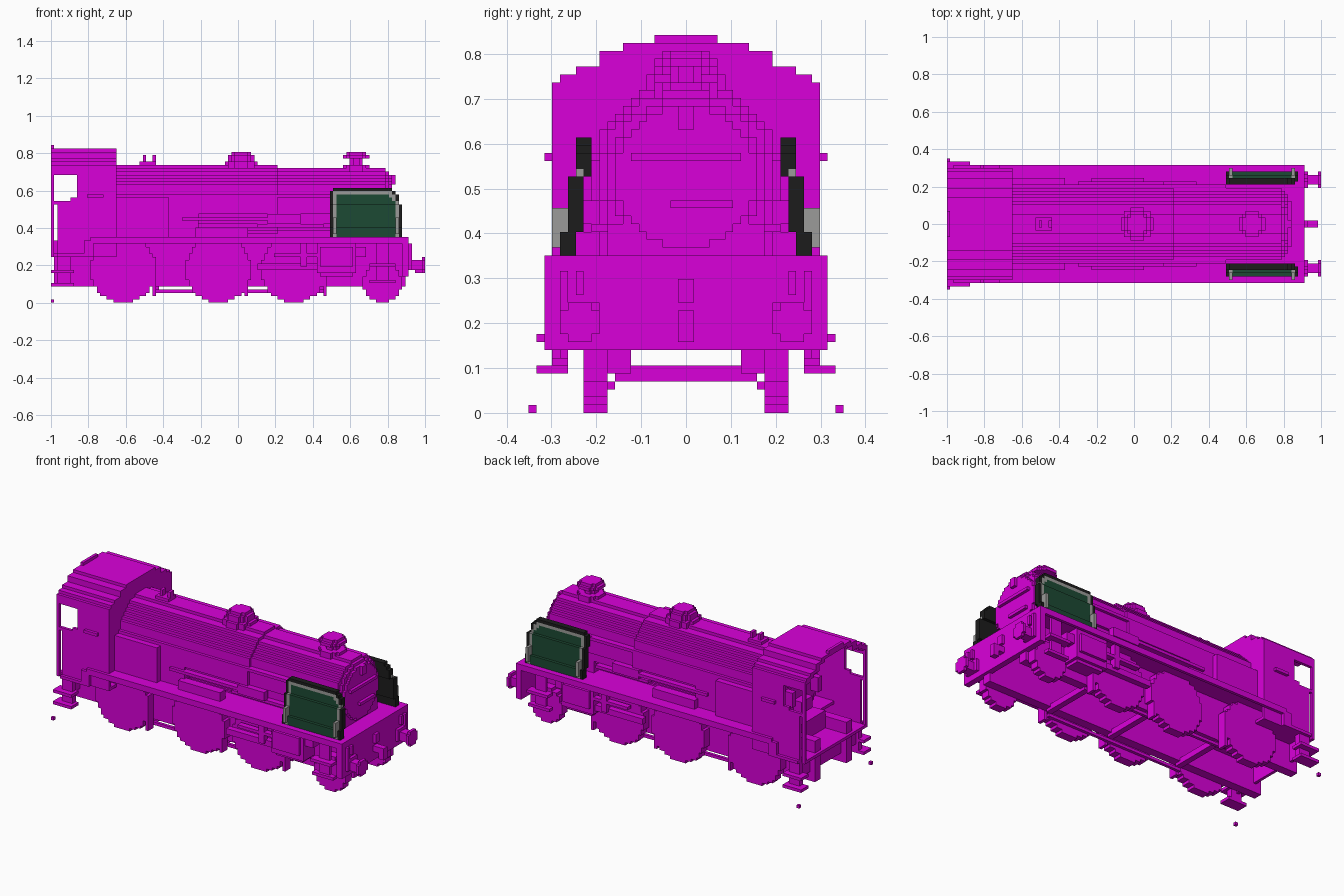
import bpy, bmesh, math
from mathutils import Matrix

if "Cube" in bpy.data.objects:
    bpy.data.objects.remove(bpy.data.objects["Cube"], do_unlink=True)

V = 2 / 114  # grid step of the blocky style


def material(name, rgb):
    m = bpy.data.materials.new(name)
    m.use_nodes = True
    m.diffuse_color = (*rgb, 1)
    m.node_tree.nodes["Principled BSDF"].inputs["Base Color"].default_value = (*rgb, 1)
    return m


MAGENTA = material("magenta", (0.70, 0.0, 0.70))
GREEN = material("dark_green", (0.012, 0.068, 0.033))
GREY = material("grey", (0.33, 0.33, 0.32))
BLACK = material("black", (0.012, 0.012, 0.012))


def snap(v):
    return round(v / V) * V


def build(name, boxes, mat=MAGENTA, mirror=False):
    """One object from boxes (x0, x1, y0, y1, z0, z1), optionally mirrored across y."""
    bm = bmesh.new()
    if mirror:
        boxes = boxes + [(a, b, -d, -c, e, f) for a, b, c, d, e, f in boxes]
    for box in boxes:
        lo = [snap(v) for v in box[0::2]]
        hi = [max(snap(v), l + V) for v, l in zip(box[1::2], lo)]
        size = [h - l for h, l in zip(hi, lo)]
        mid = [(h + l) / 2 for h, l in zip(hi, lo)]
        bmesh.ops.create_cube(bm, size=1, matrix=Matrix.Translation(mid) @ Matrix.Diagonal((*size, 1)))
    me = bpy.data.meshes.new(name)
    bm.to_mesh(me)
    bm.free()
    me.materials.append(mat)
    ob = bpy.data.objects.new(name, me)
    bpy.context.collection.objects.link(ob)


def disc(c, r):
    """Stepped circle as (half width, low, high) rows around c."""
    n, rows = round(r / V), []
    c = snap(c)
    for i in range(-n, n):
        w = max(V, snap(math.sqrt(n * n - (i + 0.5) ** 2) * V))
        if rows and abs(rows[-1][0] - w) < 1e-6:
            rows[-1] = (w, rows[-1][1], c + (i + 1) * V)
        else:
            rows.append((w, c + i * V, c + (i + 1) * V))
    return rows


def tube_x(x0, x1, cz, r):
    return [(x0, x1, -w, w, a, b) for w, a, b in disc(cz, r)]


def tube_y(cx, cz, r, y0, y1):
    return [(cx - w, cx + w, y0, y1, a, b) for w, a, b in disc(cz, r)]


def tube_z(cx, r, z0, z1):
    return [(cx + a, cx + b, -w, w, z0, z1) for w, a, b in disc(0, r)]


# Firebox, boiler and smokebox
CZ = 0.526
build("firebox", tube_x(-0.65, -0.28, CZ, 0.21) + [
    (-0.65, -0.37, -0.24, 0.24, 0.35, 0.56), (-0.37, -0.21, -0.21, 0.21, 0.35, 0.56)])
build("boiler_rear", tube_x(-0.28, 0.21, CZ, 0.21))
build("boiler_front", tube_x(0.21, 0.5, CZ, 0.193))
build("smokebox", tube_x(0.5, 0.79, CZ, 0.193))
build("smokebox_door", tube_x(0.79, 0.81, CZ, 0.175) + tube_x(0.81, 0.828, CZ, 0.158)
      + [(0.82, 0.845, -0.12, 0.12, 0.57, 0.585), (0.82, 0.845, -0.04, 0.11, 0.46, 0.475),
         (0.80, 0.845, -0.018, 0.018, 0.63, 0.685)])
build("smokebox_saddle", [(0.5, 0.8, -0.175, 0.175, 0.335, 0.42)])
build("boiler_cradle", [(-0.28, 0.5, -0.13, 0.13, 0.335, 0.42)])
build("boiler_pipes", [
    (-0.65, 0.5, 0.19, 0.21, 0.57, 0.585), (-0.30, 0.18, 0.19, 0.225, 0.44, 0.46),
    (0.1, 0.46, 0.18, 0.21, 0.40, 0.42), (-0.22, 0.06, 0.19, 0.24, 0.35, 0.40),
    (0.16, 0.34, 0.19, 0.225, 0.42, 0.475)], mirror=True)

# Dome, chimney and safety valves
build("dome", tube_z(0.02, 0.088, 0.70, 0.755) + tube_z(0.02, 0.07, 0.755, 0.79) + tube_z(0.02, 0.053, 0.79, 0.807))
build("chimney", tube_z(0.625, 0.07, 0.70, 0.737) + tube_z(0.625, 0.04, 0.735, 0.79)
      + tube_z(0.625, 0.07, 0.772, 0.79) + tube_z(0.625, 0.053, 0.79, 0.807))
build("safety_valves", [(-0.52, -0.43, -0.035, 0.035, 0.73, 0.755),
                        (-0.51, -0.49, -0.018, 0.018, 0.75, 0.79), (-0.46, -0.44, -0.018, 0.018, 0.75, 0.79)])

# Cab: sides with window openings, front wall, floor and posts
build("cab_sides", [
    (-0.965, -0.65, 0.28, 0.298, 0.25, 0.545), (-0.86, -0.65, 0.28, 0.298, 0.545, 0.737),
    (-1.0, -0.86, 0.28, 0.298, 0.685, 0.737), (-0.895, -0.86, 0.28, 0.298, 0.545, 0.565),
    (-1.0, -0.982, 0.28, 0.298, 0.25, 0.70), (-1.0, -0.965, 0.28, 0.298, 0.53, 0.55)], mirror=True)
build("cab_handrails", [(-0.80, -0.72, 0.298, 0.315, 0.57, 0.585)], mirror=True)
ROOF = [(0.737, 0.298), (0.755, 0.28), (0.772, 0.245), (0.79, 0.193), (0.807, 0.193), (0.825, 0.14)]
build("cab_front", [(-0.667, -0.65, -0.28, 0.28, 0.335, 0.72)]
      + [(-0.667, -0.65, -w, w, z - V, z) for z, w in ROOF])

# Roof: hollow stepped arch with a raised rear lip
build("cab_roof", [(-1, -0.65, max(0, w2 - 2 * V), w, z - V, z)
                   for (z, w), (_, w2) in zip(ROOF, ROOF[1:] + [(0, 0)])], mirror=True)
build("roof_lip", [(-1, -0.982, -0.07, 0.07, 0.825, 0.842)])
build("cab_floor", [(-1, -0.65, -0.28, 0.28, 0.245, 0.265), (-0.95, -0.93, -0.28, 0.28, 0.14, 0.25),
                    (-0.84, -0.65, -0.12, 0.12, 0.265, 0.37)])
build("backhead", tube_x(-0.75, -0.65, CZ, 0.175) + [
    (-0.80, -0.75, -0.05, 0.05, 0.40, 0.47), (-0.79, -0.75, -0.12, 0.12, 0.58, 0.60),
    (-0.80, -0.75, -0.14, -0.10, 0.48, 0.56), (-0.80, -0.75, 0.10, 0.14, 0.48, 0.56)])

# Running board, frames and front beam
build("running_board", [(-0.79, 0.91, -0.315, 0.315, 0.335, 0.352)])
build("board_edge", [(-0.79, 0.91, 0.298, 0.315, 0.316, 0.352), (-0.82, -0.77, 0.28, 0.315, 0.25, 0.335),
                     (-0.97, -0.80, 0.28, 0.315, 0.245, 0.265)], mirror=True)
build("frames", [(-0.98, 0.89, 0.123, 0.175, 0.09, 0.34)], mirror=True)
build("front_beam", [(0.875, 0.91, -0.315, 0.315, 0.14, 0.352)])
build("lamp_irons", [(0.91, 0.925, 0.228, 0.245, 0.265, 0.315), (0.91, 0.925, 0.263, 0.28, 0.245, 0.315)], mirror=True)
build("coupling_hook", [(0.91, 0.925, -0.018, 0.018, 0.245, 0.30), (0.91, 0.98, -0.018, 0.018, 0.19, 0.23),
                        (0.95, 0.98, -0.018, 0.018, 0.16, 0.21)])

# Buffers
build("buffers", [(0.91, 0.93, 0.193, 0.28, 0.175, 0.245), (0.91, 0.985, 0.21, 0.263, 0.175, 0.23),
                  (0.98, 1.0, 0.193, 0.28, 0.175, 0.23), (0.98, 1.0, 0.21, 0.263, 0.16, 0.245)], mirror=True)

# Wheels, one large pair per axle and a small leading pair
for i, x in enumerate((-0.61, -0.112, 0.30)):
    build(f"driving_wheels_{i + 1}", tube_y(x, 0.175, 0.175, 0.175, 0.228), mirror=True)
build("leading_wheels", tube_y(0.772, 0.0965, 0.0965, 0.175, 0.228), mirror=True)

# Brakes, rods and cylinders
build("brake_rigging", [(-0.45, 0.14, 0.158, 0.175, 0.055, 0.072), (0.1, 0.46, 0.158, 0.175, 0.055, 0.072)]
      + [(x, x + 0.018, 0.175, 0.228, 0.035, 0.25) for x in (-0.46, 0.035, 0.456)], mirror=True)
build("brake_beams", [(x, x + 0.035, -0.16, 0.16, 0.07, 0.105) for x in (-0.46, 0.02, 0.44)])
build("rods", [(0.1, 0.42, 0.228, 0.263, 0.18, 0.215),
               (0.2, 0.42, 0.245, 0.28, 0.25, 0.27), (0.33, 0.36, 0.245, 0.28, 0.19, 0.335)], mirror=True)
build("cylinders", [(0.42, 0.64, 0.16, 0.28, 0.16, 0.335), (0.44, 0.62, 0.16, 0.298, 0.19, 0.30),
                    (0.44, 0.62, 0.16, 0.263, 0.14, 0.16), (0.62, 0.68, 0.21, 0.263, 0.25, 0.30)], mirror=True)

# Steps at the rear and front, with the two loose rear blocks
build("rear_steps", [(-0.97, -0.90, 0.263, 0.298, 0.09, 0.25), (-1, -0.88, 0.263, 0.333, 0.09, 0.105),
                     (-1, -0.88, 0.263, 0.333, 0.16, 0.175)], mirror=True)
build("front_steps", [(0.70, 0.84, 0.263, 0.298, 0.105, 0.12), (0.73, 0.80, 0.263, 0.28, 0.105, 0.335),
                      (0.70, 0.84, 0.263, 0.315, 0.193, 0.21)], mirror=True)
build("loose_blocks", [(-1, -0.982, 0.333, 0.351, 0, 0.018)], mirror=True)

# Smoke deflectors: leaning plate with black core, grey border and green panel
black, grey, green = [], [], []
for i in range(20, 35):
    z0, z1 = i * V, (i + 1) * V
    y0, y1 = (0.21, 0.246) if i > 29 else (0.228, 0.263) if i > 22 else (0.246, 0.281)
    y_mid = y1 - V
    rim = 0.298 if 20 < i < 26 else y1
    # Right ends step inward towards the top corner
    end = (50 if i < 30 else 49 if i < 33 else 48 if i < 34 else 47) * V
    grey_end = (49 if i < 31 else 48 if i < 33 else 47) * V
    green_end = (48 if i < 31 else 47 if i < 32 else 46) * V
    start = (28 if i < 34 else 29) * V
    black.append((start, end, y0, y_mid, z0, z1))
    if i == 34:
        black.append((start, end, y_mid, y1, z0, z1))
        continue
    black.append((start, start + V, y_mid, y1, z0, z1))
    if end - grey_end > V / 2:
        black.append((grey_end, end, y_mid, y1, z0, z1))
    if i == 33:
        grey.append((start + V, grey_end, y_mid, y1, z0, z1))
        continue
    grey += [(start + V, start + 2 * V, y_mid, rim, z0, z1), (green_end, grey_end, y_mid, rim, z0, z1)]
    green.append((start + 2 * V, green_end, y_mid, y1, z0, z1))
build("deflector_core", black, BLACK, True)
build("deflector_border", grey, GREY, True)
build("deflector_panel", green, GREEN, True)
